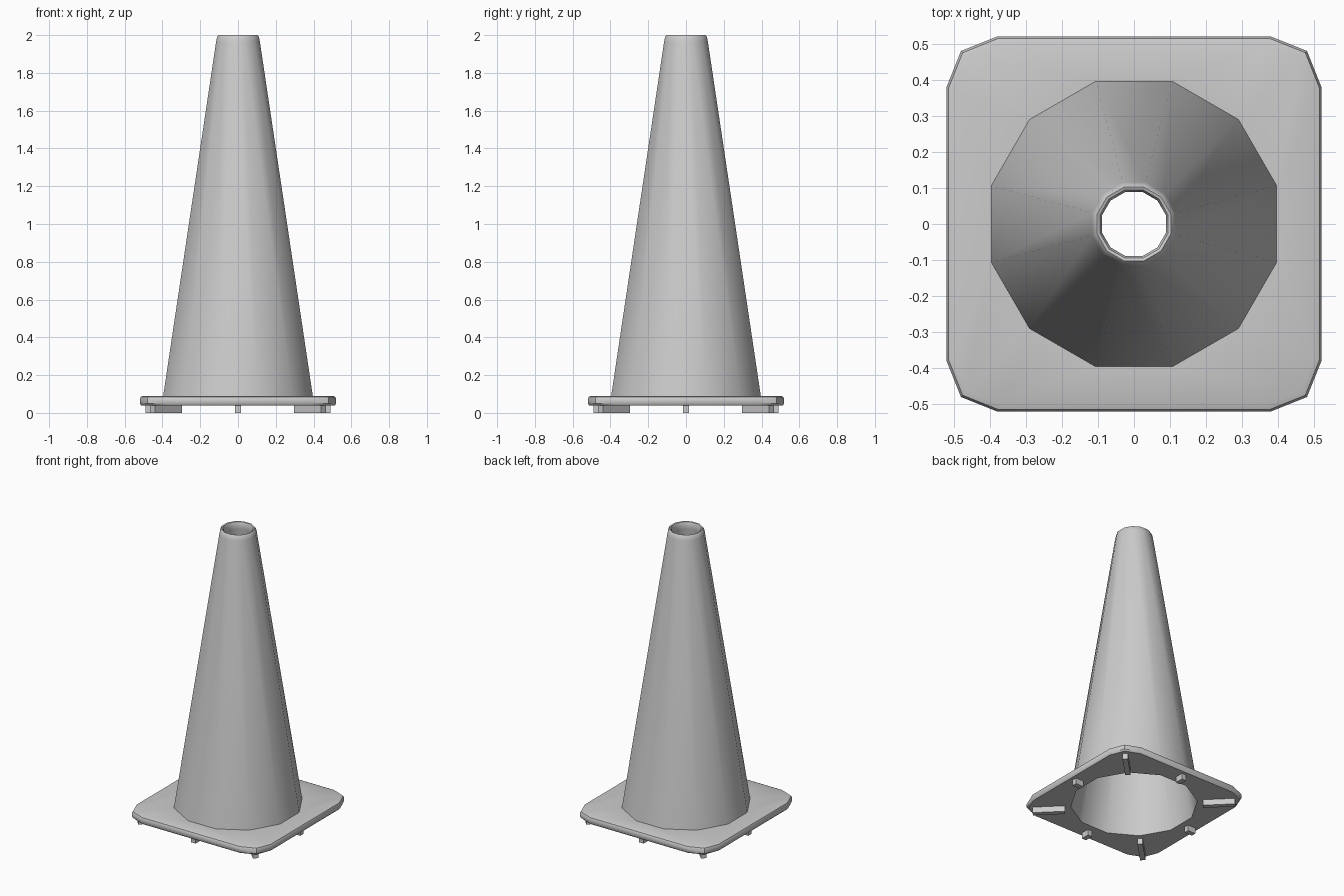
import bpy, bmesh, math
from mathutils import Matrix

if "Cube" in bpy.data.objects:
    bpy.data.objects.remove(bpy.data.objects["Cube"])


def finish(bm, name, smooth=True):
    bmesh.ops.recalc_face_normals(bm, faces=bm.faces[:])
    mesh = bpy.data.meshes.new(name)
    bm.to_mesh(mesh)
    bm.free()
    obj = bpy.data.objects.new(name, mesh)
    bpy.context.collection.objects.link(obj)
    if smooth:
        bpy.ops.object.select_all(action='DESELECT')
        obj.select_set(True)
        bpy.context.view_layer.objects.active = obj
        bpy.ops.object.shade_smooth_by_angle(angle=math.radians(40))
    return obj


def round_ring(r, z):
    """Twelve-sided ring with flats facing the axes."""
    return [(r * math.cos(math.radians(15 + 30 * i)),
             r * math.sin(math.radians(15 + 30 * i)), z) for i in range(12)]


def square_ring(half, z):
    """Twelve-point square with clipped, rounded corners."""
    k = half / 0.52
    pts = []
    for q in range(4):
        rot = Matrix.Rotation(math.radians(90 * q), 2)
        for x, y in ((0.52, 0.38), (0.48, 0.48), (0.38, 0.52)):
            px = rot[0][0] * x + rot[0][1] * y
            py = rot[1][0] * x + rot[1][1] * y
            pts.append((px * k, py * k, z))
    return pts


# Hollow cone and base plate: one closed loft, outside then inside
rings = [
    round_ring(0.092, 1.985), round_ring(0.098, 1.997), round_ring(0.106, 2.0),
    round_ring(0.114, 1.992), round_ring(0.12, 1.965),
    round_ring(0.41, 0.09),
    square_ring(0.503, 0.09), square_ring(0.515, 0.085), square_ring(0.52, 0.073),
    square_ring(0.52, 0.05), square_ring(0.513, 0.04),
    round_ring(0.40, 0.04),
    round_ring(0.095, 1.95),
]
bm = bmesh.new()
loops = [[bm.verts.new(p) for p in ring] for ring in rings]
for a, b in zip(loops, loops[1:] + loops[:1]):
    for i in range(12):
        j = (i + 1) % 12
        bm.faces.new((a[i], a[j], b[j], b[i]))
finish(bm, "cone_body")


# Feet: long bars under the corners, short pegs under the side middles
def feet(name, inner, outer, width, start):
    bm = bmesh.new()
    for q in range(4):
        m = (Matrix.Rotation(math.radians(start + 90 * q), 4, 'Z')
             @ Matrix.Translation(((inner + outer) / 2, 0, 0.0225))
             @ Matrix.Diagonal((outer - inner, width, 0.045, 1)))
        bmesh.ops.create_cube(bm, size=1, matrix=m)
    finish(bm, name, smooth=False)


feet("corner_feet", 0.436, 0.64, 0.034, 45)
feet("side_feet", 0.43, 0.49, 0.034, 0)
